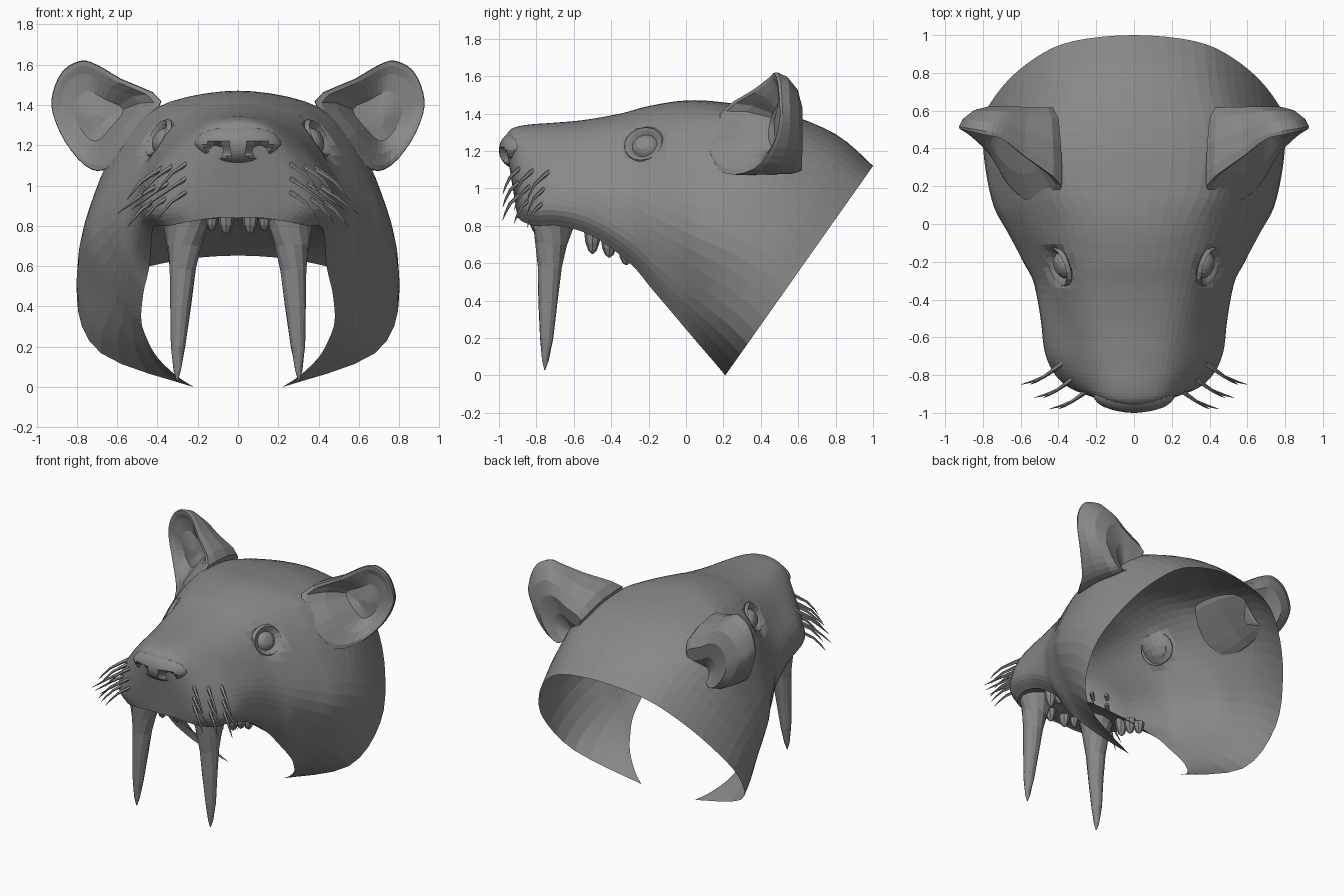
import bpy, bmesh, math
from mathutils import Vector as V

if "Cube" in bpy.data.objects:
    bpy.data.objects.remove(bpy.data.objects["Cube"])

grey = bpy.data.materials.new("dark_grey")
grey.diffuse_color = (.25, .25, .25, 1)
grey.use_nodes = True
grey.node_tree.nodes["Principled BSDF"].inputs["Base Color"].default_value = grey.diffuse_color


def spline(pts, n, closed=False):
    """Catmull-Rom resample with n steps per span."""
    m, out = len(pts), []
    for i in range(m if closed else m - 1):
        g = lambda k: pts[k % m] if closed else pts[max(0, min(m - 1, k))]
        a, b, c, d = g(i - 1), g(i), g(i + 1), g(i + 2)
        for j in range(n):
            t = j / n
            out.append(0.5 * (2 * b + (c - a) * t + (2 * a - 5 * b + 4 * c - d) * t * t
                              + (3 * b - a - 3 * c + d) * t ** 3))
    if not closed:
        out.append(pts[-1].copy())
    return out


def finish(name, bm):
    me = bpy.data.meshes.new(name)
    bm.to_mesh(me)
    bm.free()
    me.materials.append(grey)
    ob = bpy.data.objects.new(name, me)
    bpy.context.collection.objects.link(ob)
    return ob


def loft(name, rows, closed=False, start=False, end=False):
    """Skin a list of equally long point rows."""
    bm = bmesh.new()
    vs = [[bm.verts.new(p) for p in r] for r in rows]
    n = len(rows[0])
    for r0, r1 in zip(vs, vs[1:]):
        for j in range(n if closed else n - 1):
            k = (j + 1) % n
            bm.faces.new((r0[j], r0[k], r1[k], r1[j]))
    if start:
        bm.faces.new(vs[0])
    if end:
        bm.faces.new(vs[-1])
    bmesh.ops.remove_doubles(bm, verts=bm.verts, dist=0.0005)
    bmesh.ops.recalc_face_normals(bm, faces=bm.faces)
    return finish(name, bm)


def tube(name, path, radii, sides):
    """Tapered tube along a path, closed at both ends."""
    rows = []
    for i, (p, r) in enumerate(zip(path, radii)):
        d = (path[min(i + 1, len(path) - 1)] - path[max(i - 1, 0)]).normalized()
        q = d.to_track_quat('Z', 'Y')
        rows.append([p + q @ V((r * math.cos(a), r * math.sin(a), 0))
                     for a in (math.tau * k / sides for k in range(sides))])
    return loft(name, rows, True, True, True)


# Head sections: top y,z / bottom y,z / half widths at the levels below
LEVELS = (.04, .15, .35, .6, .85, 1)
SECTIONS = [
    (1.0, 1.12, .21, 0, .32, .52, .70, .80, .68, .22),
    (.80, 1.29, .16, .06, .33, .54, .71, .80, .68, .31),
    (.50, 1.41, .085, .147, .38, .58, .71, .78, .65, .40),
    (.20, 1.46, .01, .235, .35, .52, .66, .74, .61, .45),
    (0, 1.47, -.07, .33, .27, .45, .59, .67, .59, .48),
    (-.20, 1.44, -.185, .465, .22, .385, .50, .59, .56, .47),
    (-.35, 1.40, -.30, .60, .20, .335, .44, .52, .52, .44),
    (-.55, 1.365, -.50, .745, .17, .285, .385, .475, .49, .43),
    (-.72, 1.35, -.68, .80, .15, .25, .35, .44, .47, .41),
    (-.85, 1.34, -.80, .80, .13, .22, .30, .37, .41, .35),
    (-.93, 1.32, -.87, .82, .11, .18, .23, .28, .31, .25),
    (-.965, 1.28, -.895, .84, .05, .09, .12, .14, .14, .11),
    (-.97, 1.27, -.90, .84, 0, 0, 0, 0, 0, 0),
]
STEP = 4
arches = []
for ty, tz, by, bz, *w in SECTIONS:
    half = [V((x, ty + (by - ty) * s, tz + (bz - tz) * s)) for x, s in zip(w, LEVELS)]
    left = [V((-p.x, p.y, p.z)) for p in reversed(half)]
    arches.append(spline(left + [V((0, ty, tz))] + half, STEP))
columns = [spline(list(c), STEP) for c in zip(*arches)]
rows = [list(r) for r in zip(*columns)]
head = loft("head_shell", rows)

# Eye sockets pressed into the shell
EYE = V((.41, -.23, 1.24))
EYE_N = V((.85, -.3, .42)).normalized()
for v in head.data.vertices:
    sgn = 1 if v.co.x > 0 else -1
    p = V((abs(v.co.x), v.co.y, v.co.z))
    d = (p - EYE).length
    if d < .12:
        p -= EYE_N * .05 * (1 - (d / .12) ** 2)
        v.co = V((p.x * sgn, p.y, p.z))

# Roof of the mouth
roof = []
for r in rows[6 * STEP:]:
    a, b = r[0], r[-1]
    roof.append([a.lerp(b, k / 10) + V((0, 0, .12 * b.x * (1 - (k / 5 - 1) ** 2))) for k in range(11)])
loft("mouth_roof", roof)

# Nose pad with nostrils
bm = bmesh.new()
bmesh.ops.create_uvsphere(bm, u_segments=32, v_segments=20, radius=1)
for v in bm.verts:
    narrow = 1 + .2 * min(0, v.co.z)
    v.co = V((v.co.x * .215 * narrow, v.co.y * .095 - .905, v.co.z * .1 + 1.205))
    d = math.hypot((abs(v.co.x) - .105) / .055, (v.co.z - 1.175) / .045)
    if v.co.y < -.91 and d < 1:
        v.co.y += .06 * (1 - d * d)
finish("nose", bm)

# Ear rim, then layers (scale, target y, pull, inward shift) from rounded back to hollow
RIM = [(.38, .20, 1.42), (.58, .36, 1.53), (.70, .45, 1.60), (.78, .47, 1.62), (.87, .49, 1.57),
       (.92, .50, 1.46), (.92, .50, 1.36), (.86, .46, 1.22), (.76, .36, 1.10), (.66, .20, 1.08),
       (.52, .10, 1.22)]
LAYERS = [(.08, .54, 1, .9), (.35, .60, 1, .65), (.62, .625, .98, .4), (.82, .62, .85, .22),
          (.95, .60, .55, .05), (1, .57, .2, 0), (.99, .5, 0, 0), (.9, .5, .05, -.03),
          (.72, .51, .4, -.15), (.45, .50, .85, -.15), (.12, .47, 1, -.1)]

for side, s in (("left", -1), ("right", 1)):
    M = lambda x, y, z: V((s * x, y, z))
    rim = spline([V(p) for p in RIM], 3, True)
    loft(side + "_ear", [[M(.68 - .16 * f + (p.x - .68) * k, p.y + (ty - p.y) * pull,
                            1.3 - .16 * f + (p.z - 1.3) * k) for p in rim]
                         for k, ty, pull, f in LAYERS], True, True, True)

    # Eyelid ring and eyeball
    n = M(*EYE_N)
    q = n.to_track_quat('Z', 'Y')
    c = M(*EYE)
    lathe = [(.12, -.025), (.105, -.004), (.09, -.012), (.07, -.028),
             (.055, -.012), (.035, 0), (.004, .003)]
    loft(side + "_eye", [[c + q @ V((r * math.cos(a), r * math.sin(a) * .92, h))
                          for a in (math.tau * k / 16 for k in range(16))] for r, h in lathe],
         True, False, True)

    # Long fang
    path = [M(*p) for p in ((.26, -.70, .86), (.262, -.71, .80), (.268, -.722, .70), (.275, -.728, .58),
                            (.285, -.738, .40), (.298, -.745, .20), (.302, -.752, .08), (.302, -.755, .03))]
    tube(side + "_fang", path, (.125, .11, .085, .066, .052, .036, .018, .003), 12)

    # Incisors and cheek teeth
    for i, (x, y, z, r, h) in enumerate(((.06, -.80, .85, .04, .09), (.13, -.78, .84, .03, .065),
                                         (.31, -.50, .77, .045, .12), (.31, -.41, .73, .045, .10),
                                         (.31, -.32, .67, .04, .08))):
        tube(f"{side}_tooth_{i}", [M(x, y, z), M(x, y, z - h * .5), M(x, y, z - h * .85), M(x, y, z - h)],
             (r, r * .85, r * .5, r * .1), 8)

    # Whiskers
    for i in range(3):
        for j, (x, y) in enumerate(((.26, -.88), (.34, -.82), (.41, -.75))):
            z = 1.11 - .07 * i - .02 * j
            path = [M(x - .04, y + .02, z + .02), M(x + .07, y - .06, z - .05),
                    M(x + .14 + .05 * (i == 1), y - .10, z - .14)]
            tube(f"{side}_whisker_{i}_{j}", spline(path, 2), (.015, .012, .009, .006, .001), 5)
